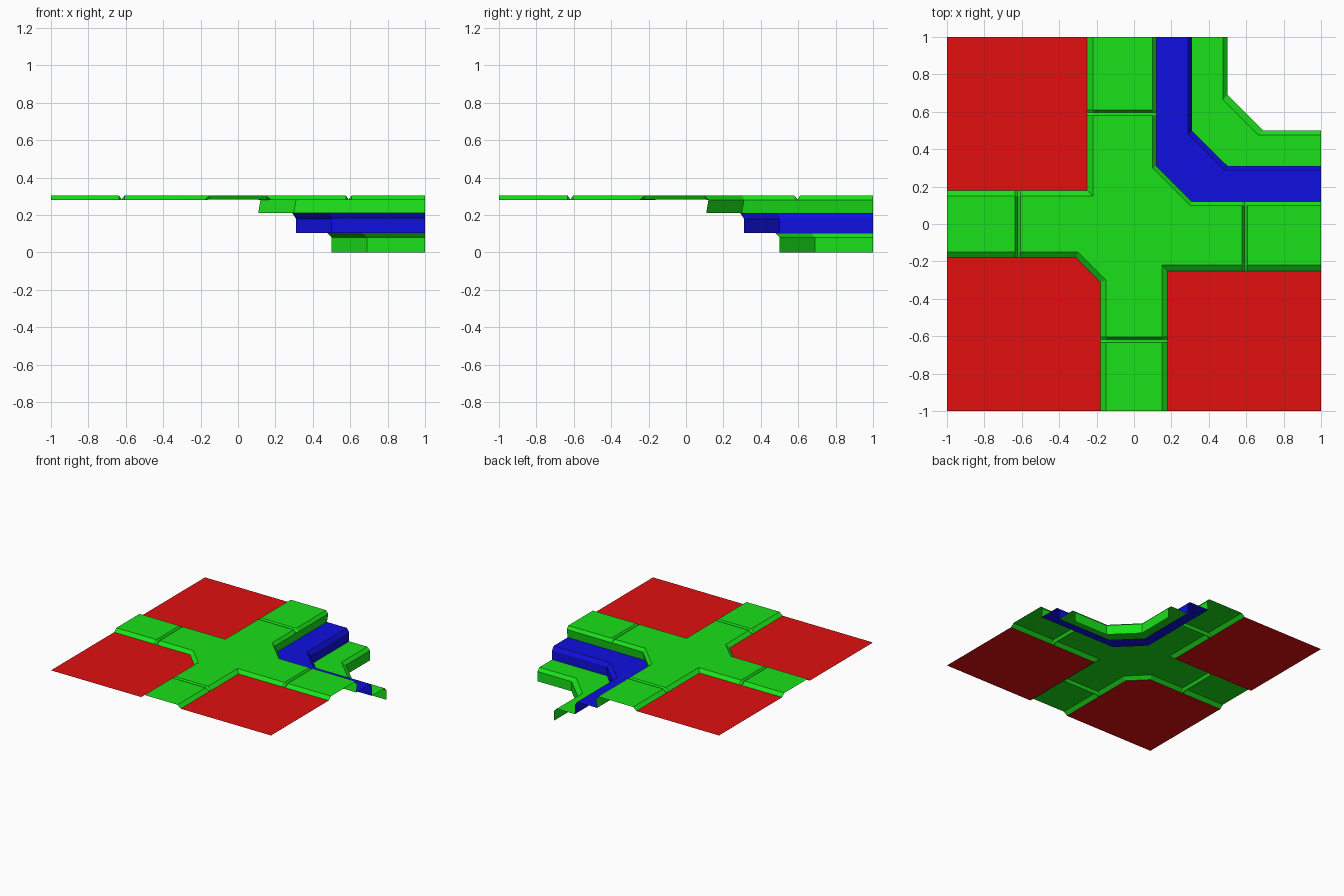
import bpy, bmesh

if "Cube" in bpy.data.objects:
    bpy.data.objects.remove(bpy.data.objects["Cube"])

FLOOR, TOP = 0.28, 0.305


def material(name, rgb):
    m = bpy.data.materials.new(name)
    m.diffuse_color = (*rgb, 1)
    m.use_nodes = True
    m.node_tree.nodes["Principled BSDF"].inputs["Base Color"].default_value = m.diffuse_color
    return m


GREEN = material("green", (0.01, 0.75, 0.01))
BLUE = material("blue", (0.005, 0.005, 0.75))
RED = material("red", (0.75, 0.005, 0.005))


def finish(bm, name, mat):
    me = bpy.data.meshes.new(name)
    bm.to_mesh(me)
    bm.free()
    me.materials.append(mat)
    ob = bpy.data.objects.new(name, me)
    bpy.context.collection.objects.link(ob)
    return ob


def flat_panel(name, pts):
    bm = bmesh.new()
    bm.faces.new([bm.verts.new((x, y, FLOOR)) for x, y in pts])
    finish(bm, name, RED)


def corner_sweep(name, profile, mat):
    # sweep a (distance, height) profile round the chamfered inner corner
    bm = bmesh.new()
    rows = [[bm.verts.new((x, y, z)) for x, y in
             ((d, 1), (d, d + 0.19), (d + 0.19, d), (1, d))] for d, z in profile]
    for a, b in zip(rows, rows[1:]):
        for i in range(3):
            bm.faces.new((a[i], a[i + 1], b[i + 1], b[i]))
    finish(bm, name, mat)


# Raised cross-shaped walkway with bevelled borders and open ends
outer = [(-1, -.18), (-.31, -.18), (-.18, -.31), (-.18, -1), (.18, -1),
         (.18, -.25), (1, -.25), (1, .12), (.31, .12), (.12, .31),
         (.12, 1), (-.25, 1), (-.25, .18), (-1, .18)]
inner = [(-1, -.15), (-.30, -.15), (-.15, -.30), (-.15, -1), (.15, -1),
         (.15, -.22), (1, -.22), (1, .10), (.30, .10), (.10, .30),
         (.10, 1), (-.22, 1), (-.22, .15), (-1, .15)]
bm = bmesh.new()
lo = [bm.verts.new((x, y, FLOOR)) for x, y in outer]
hi = [bm.verts.new((x, y, TOP)) for x, y in inner]
bm.faces.new(hi)
for i in range(len(lo)):
    j = (i + 1) % len(lo)
    if i not in (3, 6, 10, 13):
        bm.faces.new((lo[i], lo[j], hi[j], hi[i]))

# V-shaped joint across each arm
for axis, pos in ((0, -.622), (0, .592), (1, -.618), (1, .595)):
    for off in (-.015, 0, .015):
        co, no = [0, 0, 0], [0, 0, 0]
        co[axis], no[axis] = pos + off, 1
        bmesh.ops.bisect_plane(bm, geom=bm.verts[:] + bm.edges[:] + bm.faces[:],
                               plane_co=co, plane_no=no)
    for v in bm.verts:
        if abs(v.co[axis] - pos) < 1e-4 and v.co.z > FLOOR + .01:
            v.co.z = FLOOR + .003
finish(bm, "walkway", GREEN)

# Steps going down into the corner
corner_sweep("walkway_wall", [(.12, FLOOR), (.108, .21)], GREEN)
corner_sweep("upper_step", [(.108, .21), (.29, .21), (.31, .18), (.31, .105)], BLUE)
corner_sweep("lower_step", [(.31, .105), (.475, .105), (.5, .08), (.5, 0)], GREEN)

# Recessed floor panels
flat_panel("floor_back_left", [(-1, .18), (-.25, .18), (-.25, 1), (-1, 1)])
flat_panel("floor_front_right", [(.18, -1), (1, -1), (1, -.25), (.18, -.25)])
flat_panel("floor_front_left", [(-1, -1), (-.18, -1), (-.18, -.31),
                                (-.31, -.18), (-1, -.18)])
